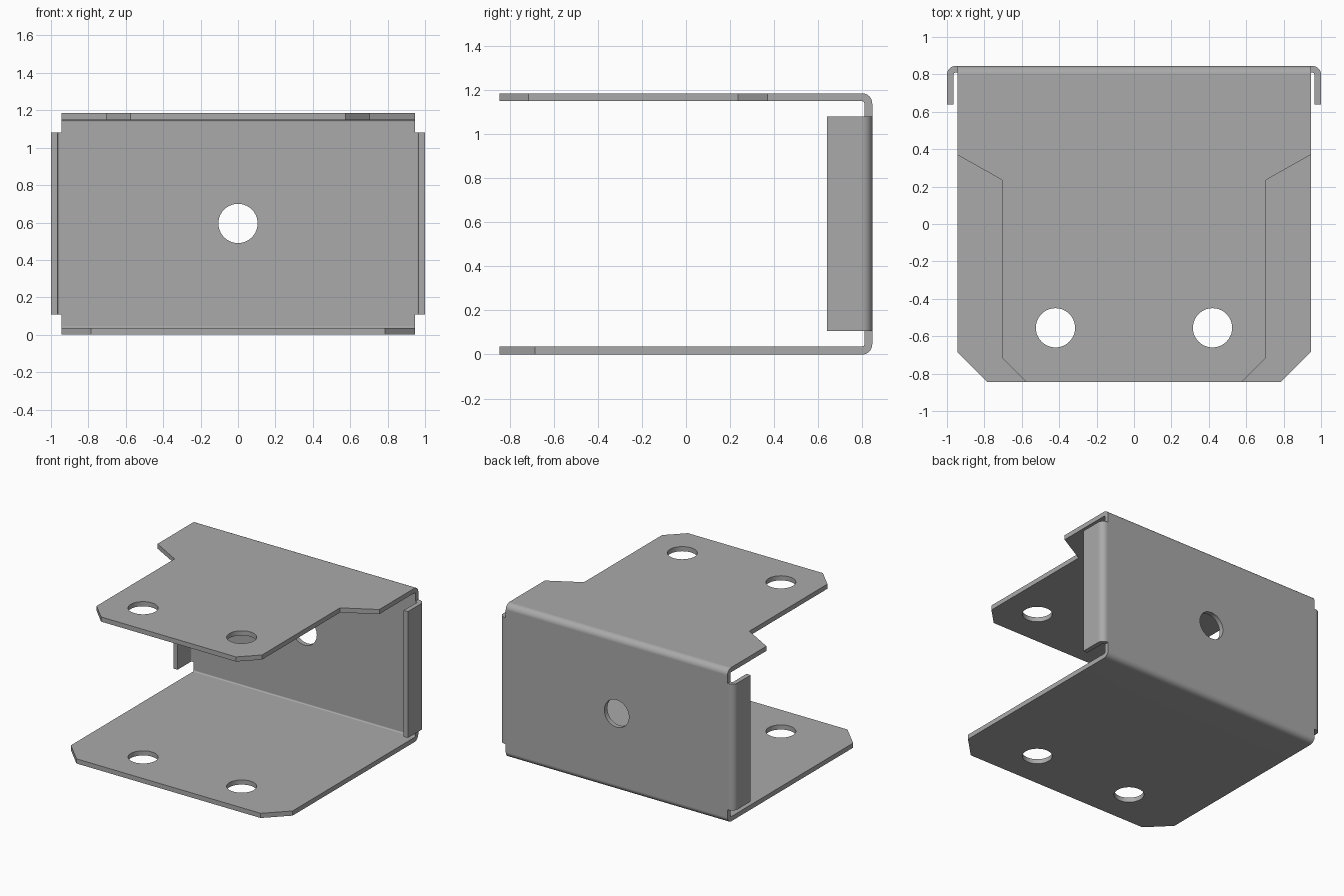
import bpy, bmesh, math
from mathutils import Vector, Matrix

if "Cube" in bpy.data.objects:
    bpy.data.objects.remove(bpy.data.objects["Cube"], do_unlink=True)

HALF_W, HALF_D, HEIGHT = 0.945, 0.845, 1.185
THICK, R_OUT, R_IN = 0.036, 0.046, 0.010
HOLE_R = 0.105

steel = bpy.data.materials.new("grey steel")
steel.use_nodes = True
steel.diffuse_color = (0.4, 0.4, 0.4, 1)
steel.node_tree.nodes["Principled BSDF"].inputs["Base Color"].default_value = (0.4, 0.4, 0.4, 1)


def arc(cx, cy, r, a0, a1, steps=8):
    """Points of a bend, angles in degrees."""
    angles = [math.radians(a0 + (a1 - a0) * i / steps) for i in range(steps + 1)]
    return [(cx + r * math.cos(a), cy + r * math.sin(a)) for a in angles]


def prism(bm, outline, axis, low, high):
    """Extrude an outline: in (y, z) along x, or in (x, y) along z."""
    def place(p, d):
        return (d, p[0], p[1]) if axis == "x" else (p[0], p[1], d)
    face = bm.faces.new([bm.verts.new(place(p, low)) for p in outline])
    shift = Vector(place((0, 0), high - low))
    moved = bmesh.ops.extrude_face_region(bm, geom=[face], use_keep_orig=True)
    bmesh.ops.translate(bm, vec=shift,
                        verts=[v for v in moved["geom"] if isinstance(v, bmesh.types.BMVert)])


def drill(bm, matrix, length):
    bmesh.ops.create_cone(bm, cap_ends=True, segments=40, radius1=HOLE_R,
                          radius2=HOLE_R, depth=length, matrix=matrix)


def make_object(name, bm):
    bmesh.ops.recalc_face_normals(bm, faces=bm.faces)
    mesh = bpy.data.meshes.new(name)
    bm.to_mesh(mesh)
    bm.free()
    mesh.materials.append(steel)
    ob = bpy.data.objects.new(name, mesh)
    bpy.context.collection.objects.link(ob)
    return ob


def activate(ob):
    bpy.ops.object.select_all(action="DESELECT")
    ob.select_set(True)
    bpy.context.view_layer.objects.active = ob


def smooth(ob):
    activate(ob)
    bpy.ops.object.shade_smooth_by_angle(angle=math.radians(30))
    mod = ob.modifiers.new("even shading", "WEIGHTED_NORMAL")
    mod.keep_sharp = True


# Folded channel: bottom plate, back plate and top plate in one sheet
bend_y = HALF_D - R_OUT
top_z = HEIGHT - R_OUT
channel = [(-HALF_D, 0)]
channel += arc(bend_y, R_OUT, R_OUT, -90, 0)
channel += arc(bend_y, top_z, R_OUT, 0, 90)
channel += [(-HALF_D, HEIGHT), (-HALF_D, HEIGHT - THICK)]
channel += arc(bend_y, top_z, R_IN, 90, 0)
channel += arc(bend_y, R_OUT, R_IN, 0, -90)
channel += [(-HALF_D, THICK)]
bm = bmesh.new()
prism(bm, channel, "x", -HALF_W, HALF_W)
bracket = make_object("bracket_channel", bm)

# Cutters: bolt holes, top plate side notches and bottom plate corners
bm = bmesh.new()
for side in (-1, 1):
    drill(bm, Matrix.Translation((side * 0.42, -0.555, 0.6)), 2)
    notch = [(0.525, -0.895), (1.1, -0.895), (1.1, 0.457), (0.705, 0.235), (0.705, -0.715)]
    prism(bm, [(side * x, y) for x, y in notch], "z", 1.1, 1.3)
    corner = [(0.73, -0.9), (1.1, -0.9), (1.1, -0.53)]
    prism(bm, [(side * x, y) for x, y in corner], "z", -0.1, 0.1)
drill(bm, Matrix.Translation((0, HALF_D, 0.595)) @ Matrix.Rotation(math.pi / 2, 4, "X"), 0.3)
cutter = make_object("hole_cutter", bm)
cutter.hide_render = True

cut = bracket.modifiers.new("cut", "BOOLEAN")
cut.operation = "DIFFERENCE"
cut.solver = "EXACT"
cut.object = cutter
activate(bracket)
bpy.ops.object.modifier_apply(modifier=cut.name)
bpy.data.objects.remove(cutter, do_unlink=True)
smooth(bracket)

# Side flanges folded forward from the back plate
bend_x = 1 - R_OUT
flange = [(HALF_W, HALF_D)]
flange += arc(bend_x, bend_y, R_OUT, 90, 0)
flange += [(1, 0.64), (1 - THICK, 0.64)]
flange += arc(bend_x, bend_y, R_IN, 0, 90)
flange += [(HALF_W, HALF_D - THICK)]
for name, side in (("left_flange", 1), ("right_flange", -1)):
    bm = bmesh.new()
    prism(bm, [(side * x, y) for x, y in flange], "z", 0.107, 1.08)
    smooth(make_object(name, bm))
